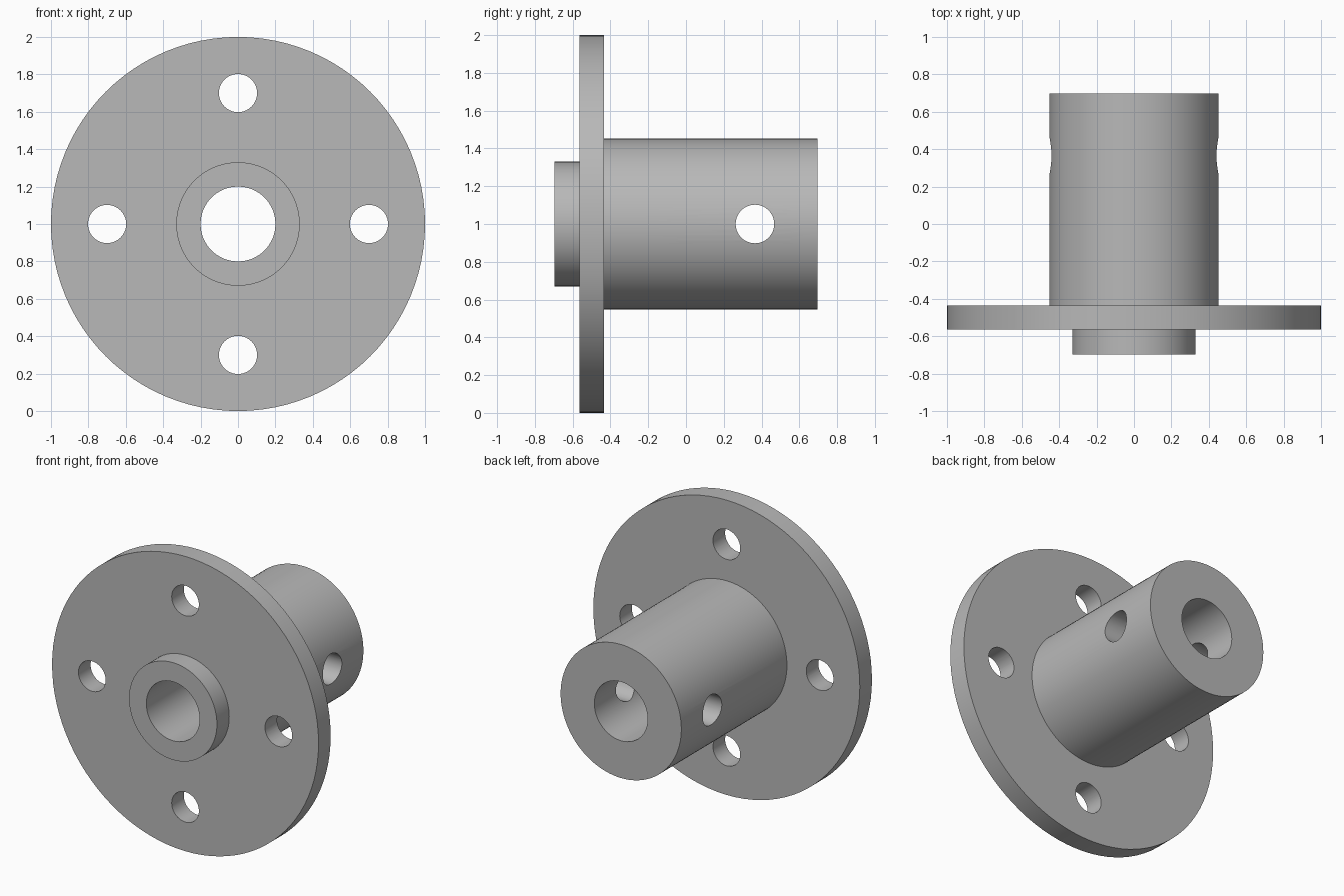
import bpy
import bmesh
from math import pi, radians, sin, cos
from mathutils import Matrix, Vector

if "Cube" in bpy.data.objects:
    bpy.data.objects.remove(bpy.data.objects["Cube"])

AXIS_Z = 1.0
SEGMENTS = 96

steel = bpy.data.materials.new("grey steel")
steel.use_nodes = True
grey = (0.48, 0.48, 0.48, 1)
steel.diffuse_color = grey
steel.node_tree.nodes["Principled BSDF"].inputs["Base Color"].default_value = grey


def add_object(name, bm):
    bmesh.ops.recalc_face_normals(bm, faces=bm.faces)
    mesh = bpy.data.meshes.new(name)
    bm.to_mesh(mesh)
    bm.free()
    mesh.materials.append(steel)
    obj = bpy.data.objects.new(name, mesh)
    bpy.context.collection.objects.link(obj)
    return obj


def lathe(name, profile):
    """Revolve a closed (radius, y) profile around the bore axis."""
    bm = bmesh.new()
    rings = []
    for i in range(SEGMENTS):
        a = 2 * pi * i / SEGMENTS
        rings.append([bm.verts.new((r * cos(a), y, AXIS_Z + r * sin(a)))
                      for r, y in profile])
    count = len(profile)
    for i, ring in enumerate(rings):
        after = rings[(i + 1) % SEGMENTS]
        for j in range(count):
            k = (j + 1) % count
            bm.faces.new((ring[j], ring[k], after[k], after[j]))
    return add_object(name, bm)


def drill(target, center, direction, radius, depth):
    """Cut a round hole with a temporary cylinder."""
    turn = Vector(direction).to_track_quat('Z', 'Y').to_matrix().to_4x4()
    bm = bmesh.new()
    bmesh.ops.create_cone(bm, cap_ends=True, segments=64, radius1=radius,
                          radius2=radius, depth=depth,
                          matrix=Matrix.Translation(center) @ turn)
    cutter = add_object("hole_cutter", bm)
    cutter.hide_render = True
    cut = target.modifiers.new("hole", 'BOOLEAN')
    cut.operation = 'DIFFERENCE'
    cut.solver = 'EXACT'
    cut.object = cutter
    bpy.ops.object.modifier_apply(modifier=cut.name)
    bpy.data.objects.remove(cutter)


# Front spigot, bolting flange and rear sleeve, turned around an open bore
BORE, SPIGOT, FLANGE, SLEEVE = 0.2, 0.33, 1.0, 0.453
FRONT, FLANGE_FRONT, FLANGE_BACK, BACK = -0.697, -0.565, -0.435, 0.697
hub = lathe("flanged_hub", [
    (BORE, FRONT), (SPIGOT, FRONT), (SPIGOT, FLANGE_FRONT),
    (FLANGE, FLANGE_FRONT), (FLANGE, FLANGE_BACK),
    (SLEEVE, FLANGE_BACK), (SLEEVE, BACK), (BORE, BACK)])
bpy.context.view_layer.objects.active = hub
hub.select_set(True)

# Four bolt holes around the flange
for i in range(4):
    a = i * pi / 2
    drill(hub, (0.7 * cos(a), -0.5, AXIS_Z + 0.7 * sin(a)), (0, 1, 0), 0.102, 0.4)

# Cross pin hole through both walls of the sleeve
drill(hub, (0, 0.365, AXIS_Z), (1, 0, 0), 0.102, 1.4)

bpy.ops.object.shade_smooth_by_angle(angle=radians(30))
